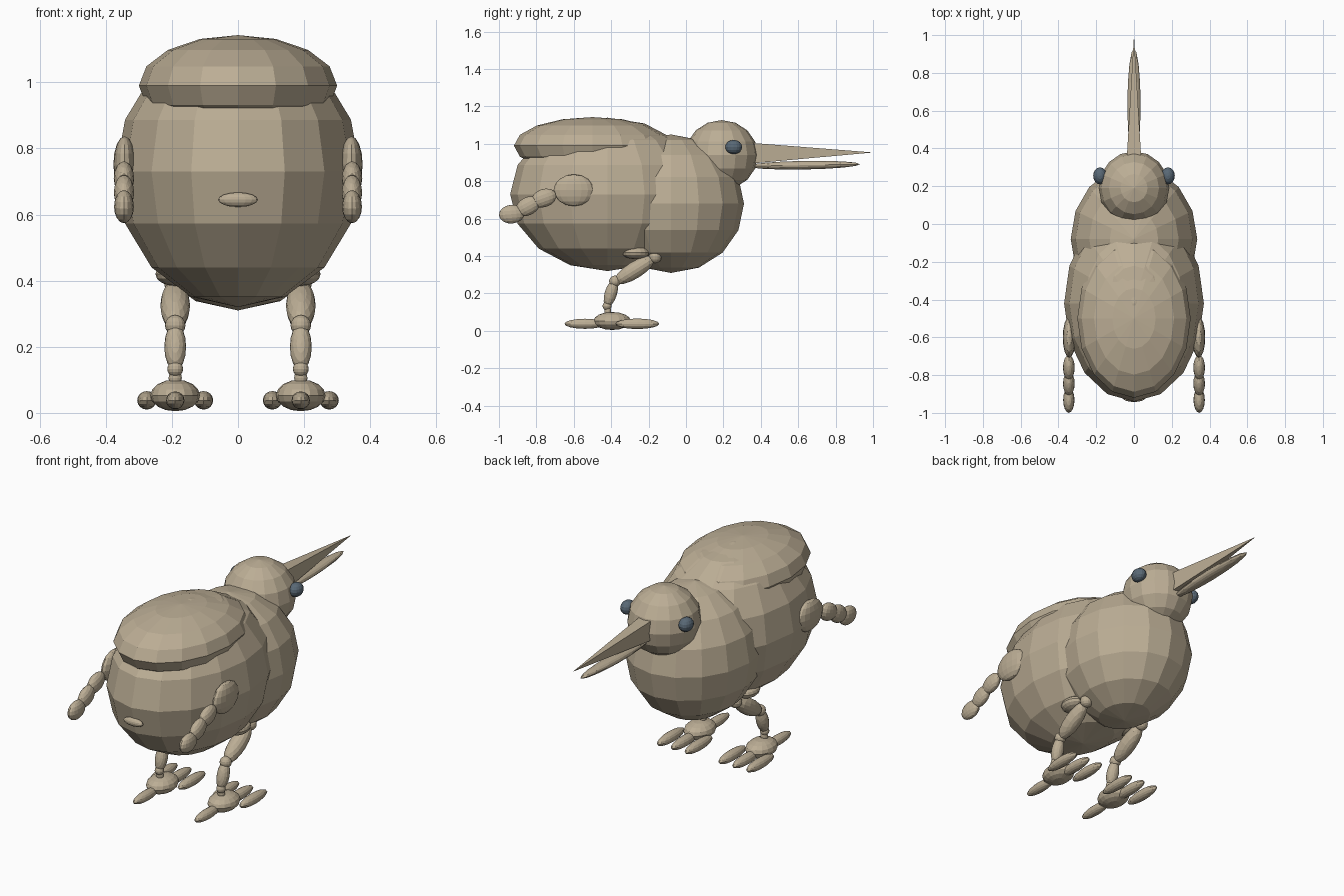
import bpy, math


def material(name, rgb):
    m = bpy.data.materials.new(name)
    m.diffuse_color = (*rgb, 1)
    return m


TAN = material("tan plumage", (0.50, 0.42, 0.30))
SLATE = material("slate eye", (0.10, 0.14, 0.18))


def blob(name, center, radii, pitch=0, mat=TAN):
    """Faceted ellipsoid; pitch in degrees raises its +y end."""
    bpy.ops.mesh.primitive_uv_sphere_add(segments=16, ring_count=8, radius=1, location=center,
                                         rotation=(math.radians(pitch), 0, 0))
    ob = bpy.context.object
    ob.name = name
    ob.scale = radii
    ob.data.materials.append(mat)
    return ob


def pair(name, center, radii, pitch=0, mat=TAN):
    x, y, z = center
    for side, s in (("left", -1), ("right", 1)):
        blob(f"{side}_{name}", (s * x, y, z), radii, pitch, mat)


# Torso, back shell and head
blob("rear_body", (0, -0.42, 0.73), (0.37, 0.52, 0.41))
blob("chest", (0, -0.08, 0.68), (0.335, 0.39, 0.37))
blob("back_shell", (0, -0.50, 0.99), (0.30, 0.42, 0.153))
blob("head", (0, 0.19, 0.94), (0.187, 0.195, 0.187))
blob("vent", (0, -0.922, 0.645), (0.06, 0.02, 0.022))
pair("eye", (0.18, 0.255, 0.983), (0.036, 0.045, 0.038), mat=SLATE)

# Upper beak: a square pyramid; lower beak: a long ellipsoid
base = [(-0.038, 0.35, 0.895), (0.038, 0.35, 0.895), (0.038, 0.35, 1.005), (-0.038, 0.35, 1.005)]
mesh = bpy.data.meshes.new("upper_beak")
mesh.from_pydata(base + [(0, 1.0, 0.954)], [],
                 [(0, 1, 2, 3), (1, 0, 4), (2, 1, 4), (3, 2, 4), (0, 3, 4)])
mesh.materials.append(TAN)
beak = bpy.data.objects.new("upper_beak", mesh)
bpy.context.collection.objects.link(beak)
blob("lower_beak", (0, 0.63, 0.886), (0.035, 0.30, 0.023), 1)

# Beaded wings trailing backwards
pair("wing_shoulder", (0.343, -0.60, 0.752), (0.034, 0.108, 0.085))
pair("wing_bead_1", (0.345, -0.76, 0.71), (0.031, 0.07, 0.048), 20)
pair("wing_bead_2", (0.345, -0.845, 0.667), (0.031, 0.07, 0.048), 28)
pair("wing_bead_3", (0.345, -0.932, 0.624), (0.03, 0.068, 0.05), 5)

# Legs
pair("hip", (0.19, -0.27, 0.42), (0.06, 0.075, 0.036))
pair("knee", (0.19, -0.165, 0.395), (0.034, 0.034, 0.034))
pair("thigh", (0.19, -0.275, 0.325), (0.045, 0.125, 0.045), 32)
pair("shin_joint", (0.19, -0.38, 0.265), (0.031, 0.031, 0.031))
pair("shin", (0.19, -0.402, 0.20), (0.033, 0.075, 0.033), 73)
pair("ankle", (0.19, -0.422, 0.133), (0.024, 0.024, 0.024))
pair("ankle_link", (0.19, -0.418, 0.105), (0.02, 0.018, 0.028))

# Feet: pad, back toe and three parallel front toes
pair("foot_pad", (0.19, -0.395, 0.053), (0.075, 0.10, 0.048))
pair("back_toe", (0.19, -0.54, 0.038), (0.028, 0.11, 0.027))
for label, dx in (("inner", -0.086), ("middle", 0), ("outer", 0.086)):
    pair(f"{label}_toe", (0.19 + dx, -0.26, 0.038), (0.029, 0.117, 0.028))
